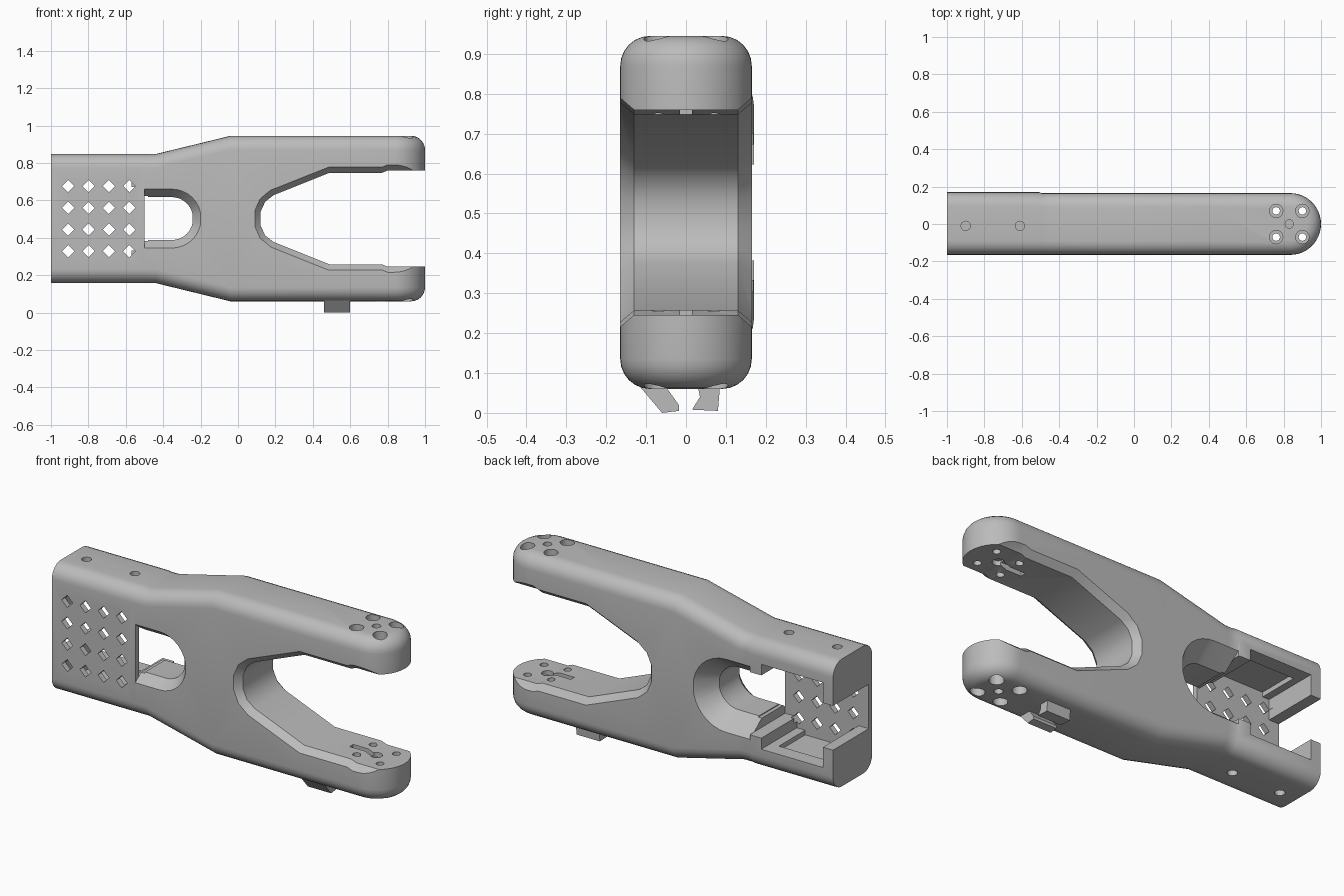
import bpy, bmesh, math
from mathutils import Matrix, Vector

cube = bpy.data.objects.get("Cube")
if cube:
    bpy.data.objects.remove(cube, do_unlink=True)

MID = 0.5025   # height of the symmetry plane
HALF = 0.165   # half depth of the frame

grey = bpy.data.materials.new("matte_grey")
grey.use_nodes = True
grey.diffuse_color = (0.5, 0.5, 0.5, 1)
bsdf = grey.node_tree.nodes["Principled BSDF"]
bsdf.inputs["Base Color"].default_value = (0.5, 0.5, 0.5, 1)
bsdf.inputs["Roughness"].default_value = 0.7


def finish(bm, name):
    bmesh.ops.recalc_face_normals(bm, faces=bm.faces)
    mesh = bpy.data.meshes.new(name)
    bm.to_mesh(mesh)
    bm.free()
    mesh.materials.append(grey)
    obj = bpy.data.objects.new(name, mesh)
    bpy.context.collection.objects.link(obj)
    return obj


def skin(bm, rings):
    """Closed solid through rings with equal point counts."""
    loops = [[bm.verts.new(p) for p in ring] for ring in rings]
    for a, b in zip(loops, loops[1:]):
        for i in range(len(a)):
            j = (i + 1) % len(a)
            bm.faces.new((a[i], a[j], b[j], b[i]))
    return loops


def box(bm, lo, hi):
    lo, hi = Vector(lo), Vector(hi)
    m = Matrix.Translation((lo + hi) / 2) @ Matrix.Diagonal((*(hi - lo), 1))
    bmesh.ops.create_cube(bm, size=1, matrix=m)


def rod(bm, centre, radius, length, sides=16, along_y=False):
    m = Matrix.Translation(centre)
    if along_y:
        m = m @ Matrix.Rotation(math.pi / 2, 4, 'X')
    bmesh.ops.create_cone(bm, cap_ends=True, segments=sides, radius1=radius,
                          radius2=radius, depth=length, matrix=m)


def half_height(x):
    t = min(max((x + 0.44) / 0.4, 0), 1)
    return 0.345 + 0.0975 * t


# Outer hull: rounded plan with filleted upper and lower edges
def build_hull():
    fillet, steps = 0.075, 6
    plan = [(-1, 0.17), (-0.505, 0.17), (-0.495, HALF), (-0.44, HALF),
            (-0.04, HALF), (0.4, HALF)]
    cx = 1 - HALF
    rings = []
    levels = [(k * math.pi / 2 / steps, s) for s in (-1, 1)
              for k in (range(steps, -1, -1) if s < 0 else range(steps + 1))]
    for a, s in levels:
        inset = fillet * (1 - math.cos(a))
        drop = fillet * (1 - math.sin(a))
        back = [(x, y - inset) for x, y in plan]
        front = [(x, inset - HALF) for x, y in plan]
        r = HALF - inset
        for k in range(12):
            t = math.pi / 2 * (1 - k / 12)
            p = (cx + r * math.cos(t), r * math.sin(t))
            back.append(p)
            front.append((p[0], -p[1]))
        ring = back + [(cx + r, 0)] + front[::-1]
        rings.append([(x, y, MID + s * (half_height(x) - drop)) for x, y in ring])
    bm = bmesh.new()
    loops = skin(bm, rings)
    # caps follow the bends as strips across the depth
    for loop in (loops[0], loops[-1]):
        n = len(loop)
        for i in range(n // 2 - 1):
            bm.faces.new((loop[i], loop[i + 1], loop[n - 2 - i], loop[n - 1 - i]))
        m = n // 2
        bm.faces.new((loop[m - 1], loop[m], loop[m + 1]))
    return finish(bm, "fork_frame")


body = build_hull()


def carve(bm):
    tool = finish(bm, "cutter")
    tool.hide_render = True
    mod = body.modifiers.new("cut", 'BOOLEAN')
    mod.operation, mod.solver, mod.object = 'DIFFERENCE', 'EXACT', tool
    bpy.context.view_layer.objects.active = body
    bpy.ops.object.modifier_apply(modifier=mod.name)
    bpy.data.objects.remove(tool, do_unlink=True)


def flared_cut(outline, layers):
    """Cut through the depth; layers are (y, flare) with flare in x and z."""
    bm = bmesh.new()
    loops = skin(bm, [[(x + f * fx, y, MID + z + f * fz) for x, z, fx, fz in outline]
                      for y, f in layers])
    bm.faces.new(loops[0])
    bm.faces.new(loops[-1])
    carve(bm)


def mirrored(upper):
    return upper + [(x, -z, fx, -fz) for x, z, fx, fz in reversed(upper)]


# Gap between the two arms, with chamfered mouth
gap = mirrored([(1.2, 0.257, 0, 1), (0.8, 0.257, 0, 1), (0.77, 0.245, 0, 1),
                (0.49, 0.245, -0.2, 1), (0.19, 0.125, -0.5, 0.9),
                (0.145, 0.09, -0.9, 0.5), (0.12, 0.035, -1, 0.2)])
flared_cut(gap, [(-0.2, 0.06), (-0.13, 0), (0.13, 0), (0.2, 0.06)])

# Rounded window behind the grille
arc = [(-0.355 + 0.115 * math.sin(t), 0.115 * math.cos(t), math.sin(t), math.cos(t))
       for t in (k * math.pi / 16 for k in range(8))]
window = mirrored([(-0.5, 0.115, 0, 1)] + arc)
flared_cut(window, [(-0.2, 0.07), (-0.11, 0), (0.06, 0.0), (0.2, 0.11)])

# Equipment bay, open at the back
bm = bmesh.new()
box(bm, (-0.94, -0.135, MID - 0.23), (-0.57, 0.3, MID + 0.23))
carve(bm)
bm = bmesh.new()
box(bm, (-0.9, -0.135, MID - 0.255), (-0.62, 0.09, MID + 0.255))
carve(bm)
bm = bmesh.new()
box(bm, (-0.6, -0.135, MID - 0.17), (-0.5, 0.3, MID + 0.17))
carve(bm)
bm = bmesh.new()
box(bm, (-1.1, -0.135, MID - 0.12), (-0.48, 0.3, MID + 0.12))
carve(bm)

# Grille of diamond holes
bm = bmesh.new()
for i in range(4):
    for j in range(4):
        rod(bm, (-0.908 + 0.109 * i, -0.15, 0.328 + 0.116 * j), 0.033, 0.08, 4, True)
carve(bm)

# Mounting holes through the arm tips
for radius, length, offset in ((0.02, 2, 0), (0.036, 0.2, 0.4425)):
    bm = bmesh.new()
    for sx in (-1, 1):
        for sy in (-1, 1):
            for sz in ((-1, 1) if offset else (0,)):
                rod(bm, (0.83 + 0.07 * sx, 0.07 * sy, MID + sz * offset), radius, length)
    carve(bm)

# Centre bores, cable slots and box screw holes
bm = bmesh.new()
for s in (-1, 1):
    rod(bm, (0.83, 0, MID + s * 0.4425), 0.022, 0.24)
    rod(bm, (0.83, 0, MID + s * 0.257), 0.03, 0.05)
    for x in (-0.9, -0.61):
        rod(bm, (x, -0.01, MID + s * 0.345), 0.025, 0.13)
carve(bm)
bm = bmesh.new()
for s in (-1, 1):
    box(bm, (0.68, -0.015, MID + s * 0.255 - 0.02), (0.83, 0.015, MID + s * 0.255 + 0.02))
carve(bm)


def shade(obj):
    bpy.ops.object.select_all(action='DESELECT')
    obj.select_set(True)
    bpy.context.view_layer.objects.active = obj
    bpy.ops.object.shade_smooth_by_angle(angle=math.radians(30))


shade(body)

# Pair of cable hooks under the lower arm
hooks = {
    "front_cable_hook": [(-0.115, 0.065), (-0.05, 0.065), (-0.018, 0.02),
                         (-0.018, 0.005), (-0.06, 0)],
    "back_cable_hook": [(0.03, 0.065), (0.085, 0.065), (0.08, 0.005),
                        (0.015, 0.008), (0.035, 0.04)],
}
for name, profile in hooks.items():
    bm = bmesh.new()
    loops = skin(bm, [[(x, y, z) for y, z in profile] for x in (0.46, 0.6)])
    for loop in loops:
        bm.faces.new(loop)
    finish(bm, name)
